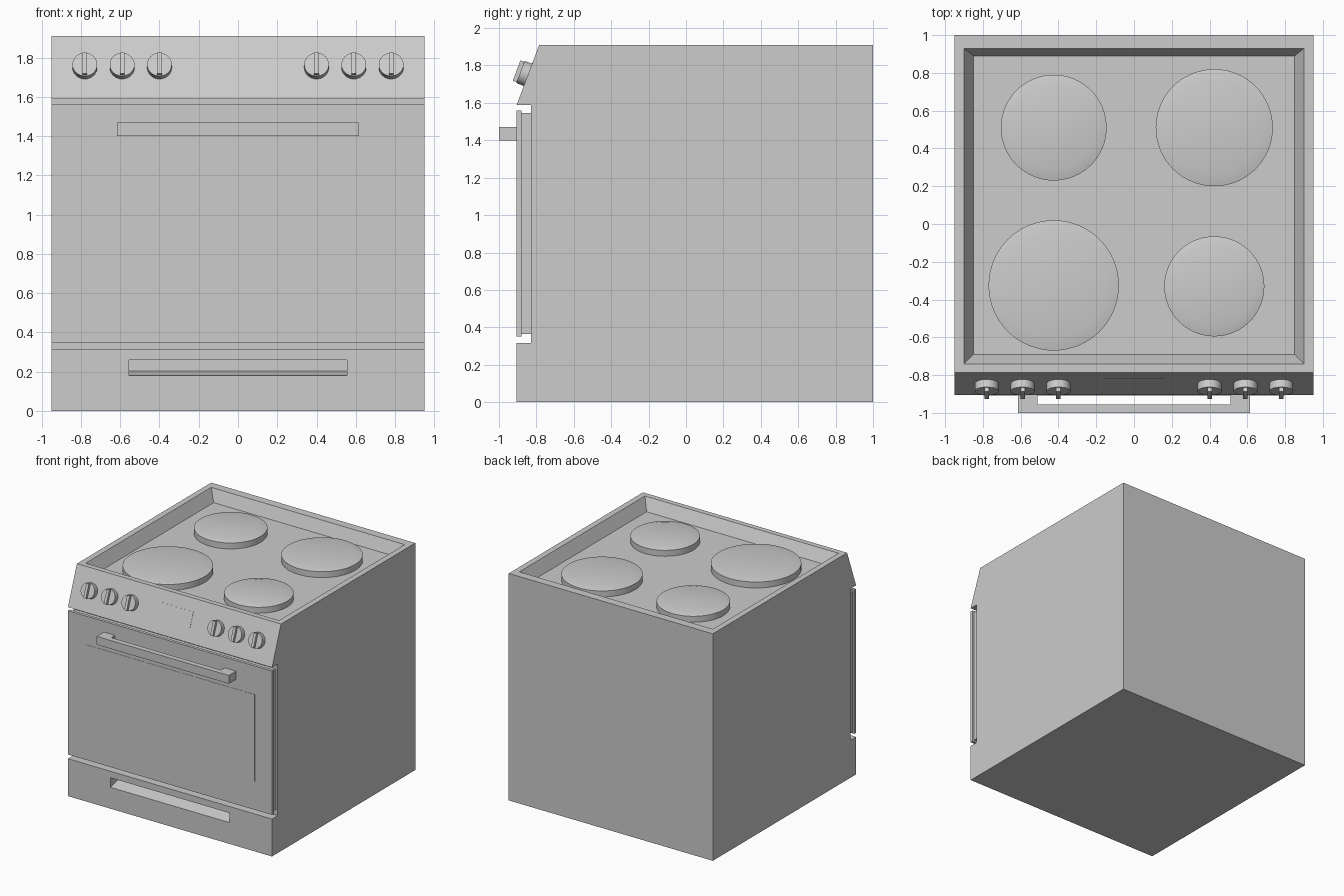
import bpy, bmesh, math
from mathutils import Matrix, Vector

old = bpy.data.objects.get("Cube")
if old:
    bpy.data.objects.remove(old, do_unlink=True)

GREY = 0.604
metal = bpy.data.materials.new("light grey enamel")
metal.use_nodes = True
metal.diffuse_color = (GREY, GREY, GREY, 1)
metal.node_tree.nodes["Principled BSDF"].inputs["Base Color"].default_value = (GREY, GREY, GREY, 1)


def finish(name, bm, matrix=None, smooth=False):
    bmesh.ops.recalc_face_normals(bm, faces=bm.faces[:])
    if matrix:
        bm.transform(matrix)
    mesh = bpy.data.meshes.new(name)
    bm.to_mesh(mesh)
    bm.free()
    mesh.materials.append(metal)
    ob = bpy.data.objects.new(name, mesh)
    bpy.context.collection.objects.link(ob)
    if smooth:
        bpy.ops.object.select_all(action='DESELECT')
        ob.select_set(True)
        bpy.context.view_layer.objects.active = ob
        bpy.ops.object.shade_smooth_by_angle(angle=math.radians(30))
    return ob


def loft(name, rings, matrix=None, smooth=False):
    """Skin a stack of equal-length point rings and cap both ends."""
    bm = bmesh.new()
    loops = [[bm.verts.new(p) for p in ring] for ring in rings]
    n = len(loops[0])
    for a, b in zip(loops, loops[1:]):
        for i in range(n):
            j = (i + 1) % n
            bm.faces.new((a[i], a[j], b[j], b[i]))
    bm.faces.new(loops[0][::-1])
    bm.faces.new(loops[-1])
    return finish(name, bm, matrix, smooth)


def side_prism(name, profile, half):
    """Extrude a (y, z) profile across the width."""
    return loft(name, [[(x, y, z) for y, z in profile] for x in (-half, half)])


def box(name, x, y, z, matrix=None):
    rings = [[(x[0], y[0], h), (x[1], y[0], h), (x[1], y[1], h), (x[0], y[1], h)] for h in z]
    return loft(name, rings, matrix)


def disc(name, rings, matrix, sides=48):
    """Round part from (radius, height) pairs."""
    angles = [math.tau * i / sides for i in range(sides)]
    return loft(name, [[(r * math.cos(a), r * math.sin(a), h) for a in angles]
                       for r, h in rings], matrix, True)


def cut(target, cutter):
    mod = target.modifiers.new("cut", 'BOOLEAN')
    mod.operation = 'DIFFERENCE'
    mod.solver = 'EXACT'
    mod.object = cutter
    cutter.hide_render = True
    bpy.ops.object.select_all(action='DESELECT')
    target.select_set(True)
    bpy.context.view_layer.objects.active = target
    bpy.ops.object.modifier_apply(modifier=mod.name)
    bpy.data.objects.remove(cutter, do_unlink=True)


# Cabinet with slanted control panel and door recess
W, TOP, FLOOR = 0.95, 1.91, 1.81
panel_top, panel_low = Vector((0, -0.785, TOP)), Vector((0, -0.905, 1.59))
body = side_prism("cabinet", [(1, 0), (1, TOP), panel_top.yz, panel_low.yz, (-0.83, 1.59),
                              (-0.83, 0.315), (-0.905, 0.315), (-0.905, 0)], W)

# Sunken hob tray with sloping walls
def tray_ring(x, front, back, z):
    return [(-x, front, z), (x, front, z), (x, back, z), (-x, back, z)]

cut(body, loft("tray_cutter", [tray_ring(0.85, -0.69, 0.89, FLOOR),
                               tray_ring(0.9, -0.74, 0.93, TOP),
                               tray_ring(0.9, -0.74, 0.93, TOP + 0.1)]))

# Drawer finger slot
cut(body, side_prism("slot_cutter", [(-0.95, 0.18), (-0.905, 0.18), (-0.8, 0.205),
                                     (-0.8, 0.26), (-0.95, 0.26)], 0.555))

# Hot plates
for name, x, y, r in (("back_right", -0.425, 0.51, 0.28), ("back_left", 0.425, 0.51, 0.31),
                      ("front_right", -0.425, -0.325, 0.345), ("front_left", 0.425, -0.33, 0.265)):
    disc(name + "_hot_plate", [(r, 0), (r, 0.05), (r * 0.8, 0.065)],
         Matrix.Translation((x, y, FLOOR)), 64)

# Oven door: inner slab, outer slab, window
box("door_inner", (-W + 0.015, W - 0.015), (-0.88, -0.83), (0.365, 1.545))
box("door_outer", (-W, W), (-0.905, -0.88), (0.35, 1.56))
box("door_window", (-0.79, 0.79), (-0.907, -0.9), (0.59, 1.32))

# Door handle
box("handle_bar", (-0.615, 0.615), (-1, -0.955), (1.4, 1.47))
for side, s in (("left", 1), ("right", -1)):
    box("handle_post_" + side, sorted((s * 0.51, s * 0.615)), (-0.955, -0.905), (1.4, 1.47))

# Frame lying on the control panel: local y runs up the slope, z points out
up = (panel_top - panel_low).normalized()
out = Vector((1, 0, 0)).cross(up)
axes = Matrix((Vector((1, 0, 0)), up, out)).transposed().to_4x4()


def on_panel(x, z):
    p = panel_low.lerp(panel_top, (z - panel_low.z) / (panel_top.z - panel_low.z))
    return Matrix.Translation((x, p.y, p.z)) @ axes


# Control knobs
for side, s in (("left", 1), ("right", -1)):
    for i, x in enumerate((0.4, 0.59, 0.78)):
        place = on_panel(s * x, 1.75)
        disc(f"knob_{side}_{i + 1}", [(0.063, -0.005), (0.063, 0.043)], place, 32)
        box(f"knob_grip_{side}_{i + 1}", (-0.012, 0.012), (-0.058, 0.058), (0.04, 0.065), place)

# Display plate
box("display", (-0.16, 0.16), (-0.062, 0.062), (-0.003, 0.002), on_panel(0, 1.757))
